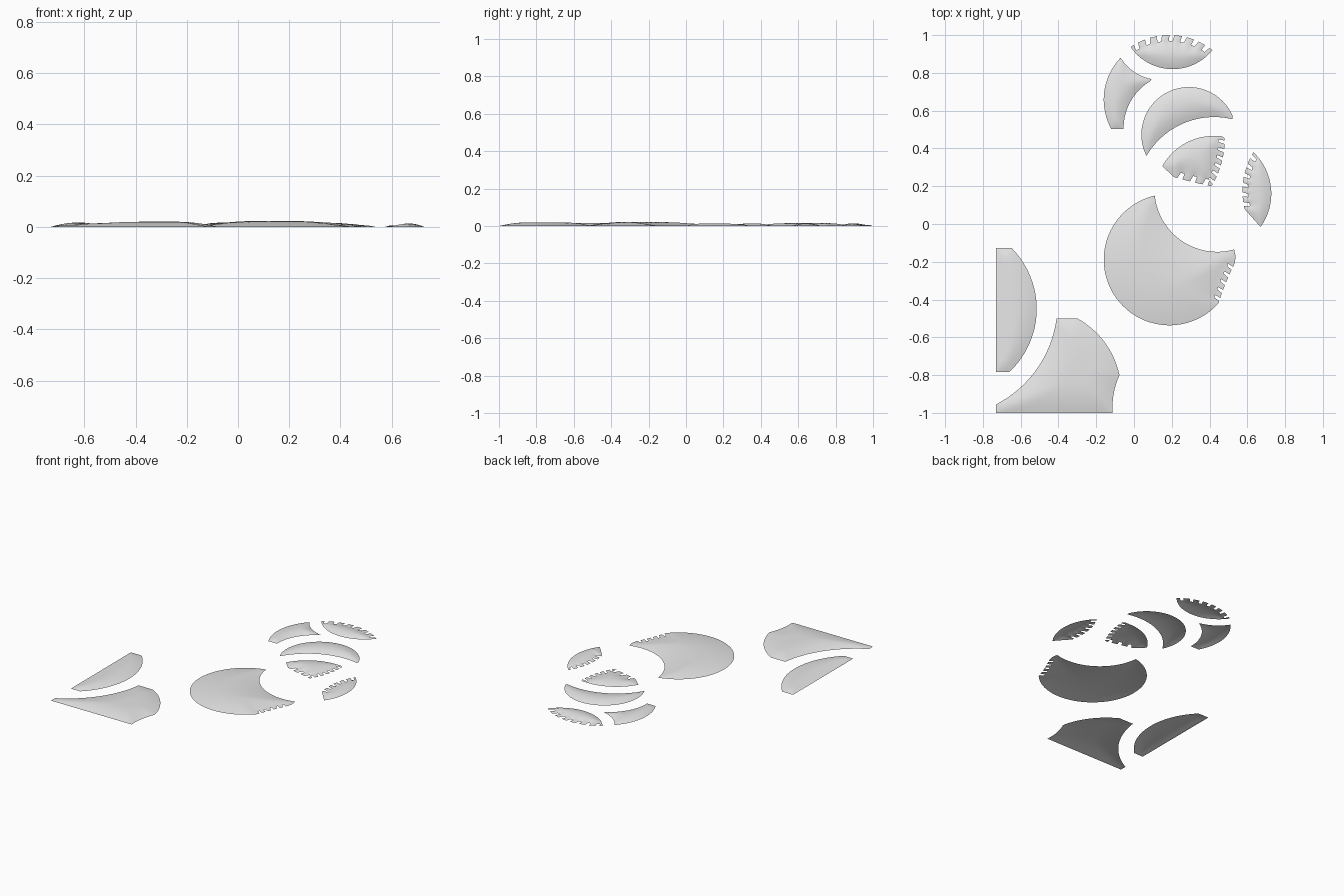
import bpy, bmesh, math
from mathutils import Vector
from mathutils.geometry import delaunay_2d_cdt, intersect_point_line

if "Cube" in bpy.data.objects:
    bpy.data.objects.remove(bpy.data.objects["Cube"], do_unlink=True)

grey = bpy.data.materials.new("light grey")
grey.use_nodes = True
grey.diffuse_color = (0.8, 0.8, 0.8, 1)
grey.node_tree.nodes["Principled BSDF"].inputs["Base Color"].default_value = (0.8, 0.8, 0.8, 1)


def arc(a, via, b, n=24):
    """Points of the circular arc from a through via to b."""
    (ax, ay), (bx, by), (cx, cy) = a, via, b
    d = 2 * (ax * (by - cy) + bx * (cy - ay) + cx * (ay - by))
    sa, sb, sc = ax * ax + ay * ay, bx * bx + by * by, cx * cx + cy * cy
    ux = (sa * (by - cy) + sb * (cy - ay) + sc * (ay - by)) / d
    uy = (sa * (cx - bx) + sb * (ax - cx) + sc * (bx - ax)) / d
    r = math.hypot(ax - ux, ay - uy)
    t0, tv, t1 = (math.atan2(y - uy, x - ux) for x, y in (a, via, b))
    sweep = (t1 - t0) % math.tau
    if (tv - t0) % math.tau > sweep:
        sweep -= math.tau
    return [(ux + r * math.cos(t0 + sweep * i / n), uy + r * math.sin(t0 + sweep * i / n))
            for i in range(n + 1)]


def comb(a, via, b, teeth, depth=0.032, lean=0.3):
    """Toothed edge along an arc; notches cut to the left (inwards)."""
    p = [Vector(q) for q in arc(a, via, b, teeth * 10)]
    out = [p[0]]
    for k in range(teeth):
        i = k * 10
        along = (p[i + 10] - p[i]).normalized()
        cut = (Vector((-along.y, along.x)) + along * lean) * depth
        out += [p[i + 3], p[i + 3] + cut, p[i + 6] + cut, p[i + 7]]
    return [tuple(q) for q in out + [p[-1]]]


def plate(name, outline, height, rim, step=0.025):
    """Softly domed shell over a counter-clockwise outline."""
    pts = []
    for q in outline:
        q = Vector(q)
        if not pts or (q - pts[-1]).length > 0.002:
            pts.append(q)
    if (pts[0] - pts[-1]).length < 0.002:
        pts.pop()
    edges = list(zip(pts, pts[1:] + pts[:1]))

    def distance(p):
        best = 9
        for a, b in edges:
            ab = b - a
            t = max(0, min(1, (p - a).dot(ab) / ab.length_squared))
            best = min(best, (a + ab * t - p).length)
        return best

    def inside(p):
        hit = False
        for a, b in edges:
            if (a.y > p.y) != (b.y > p.y) and p.x < (b.x - a.x) * (p.y - a.y) / (b.y - a.y) + a.x:
                hit = not hit
        return hit

    # interior sample points
    x0, x1 = min(p.x for p in pts), max(p.x for p in pts)
    y0, y1 = min(p.y for p in pts), max(p.y for p in pts)
    grid = []
    for j in range(int((y1 - y0) / step) + 1):
        for i in range(int((x1 - x0) / step) + 1):
            p = Vector((x0 + (i + 0.5 * (j % 2)) * step, y0 + (j + 0.4) * step))
            if inside(p) and distance(p) > step * 0.35:
                grid.append(p)
    n = len(pts)
    verts, _, faces, *_ = delaunay_2d_cdt(
        pts + grid, [(i, (i + 1) % n) for i in range(n)], [], 0, 1e-5)

    bm = bmesh.new()
    bv = []
    for v in verts:
        s = 1 - min(distance(v) / rim, 1)
        bv.append(bm.verts.new((v.x, v.y, height * (1 - s * s))))
    for f in faces:
        c = sum((verts[i] for i in f), Vector((0, 0))) / len(f)
        if inside(c):
            face = bm.faces.new([bv[i] for i in f])
            face.normal_update()
            if face.normal.z < 0:
                face.normal_flip()
            face.smooth = True
    bmesh.ops.delete(bm, geom=[v for v in bm.verts if not v.link_faces], context='VERTS')
    mesh = bpy.data.meshes.new(name)
    bm.to_mesh(mesh)
    bm.free()
    mesh.materials.append(grey)
    bpy.context.collection.objects.link(bpy.data.objects.new(name, mesh))


# lower left pair
plate("side_segment", [(-.73, -.127), (-.73, -.783)]
      + arc((-.659, -.783), (-.515, -.45), (-.648, -.127)), 0.017, 0.11)
plate("corner_segment", [(-.73, -1), (-.113, -1)]
      + arc((-.113, -1), (-.106, -.89), (-.077, -.80), 8)
      + arc((-.077, -.80), (-.16, -.62), (-.30, -.50))
      + arc((-.41, -.50), (-.52, -.775), (-.73, -.955)), 0.02, 0.16)

# large round body with a bite and a toothed edge
plate("round_body", arc((.11, .15), (-.16, -.19), (.447, -.42), 60)
      + comb((.447, -.42), (.487, -.31), (.53, -.215), 5, 0.03)
      + arc((.53, -.215), (.537, -.17), (.53, -.135), 4)
      + arc((.53, -.135), (.24, -.08), (.11, .15), 30), 0.023, 0.24)

# upper cluster
plate("right_toothed_segment", arc((.67, -.016), (.727, .16), (.632, .38))
      + comb((.632, .38), (.578, .23), (.585, .08), 6), 0.014, 0.07, 0.016)
plate("toothed_fan", [(.15, .307)]
      + comb((.21, .249), (.31, .222), (.41, .20), 3)
      + comb((.41, .20), (.46, .31), (.48, .455), 6)
      + [(.463, .466)] + arc((.405, .466), (.265, .424), (.15, .307)), 0.014, 0.09, 0.018)
plate("crescent", arc((.523, .57), (.293, .725), (.066, .36), 48)
      + arc((.066, .36), (.24, .523), (.52, .555)), 0.016, 0.09, 0.02)
plate("curved_wedge", arc((-.071, .88), (-.16, .672), (-.12, .503))
      + arc((-.055, .503), (-.02, .645), (.087, .757))
      + arc((.093, .767), (0, .806), (-.071, .88), 12), 0.016, 0.08, 0.018)
plate("top_toothed_segment", arc((-.018, .937), (.2, .82), (.415, .92))
      + comb((.415, .92), (.21, 1.0), (-.018, .937), 7), 0.015, 0.08, 0.016)
